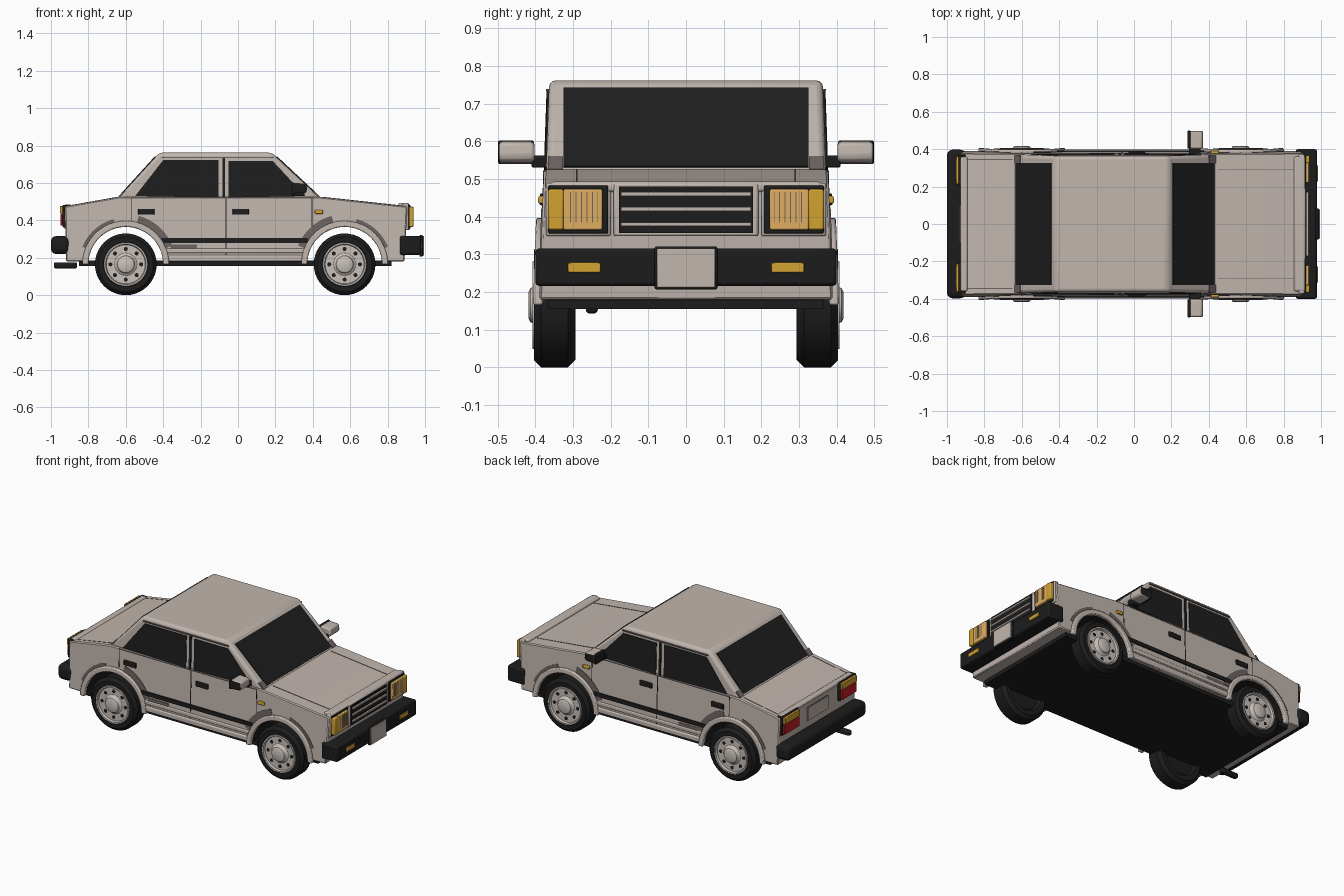
import bpy, bmesh, math
from mathutils import Vector

if "Cube" in bpy.data.objects:
    bpy.data.objects.remove(bpy.data.objects["Cube"])


def material(name, r, g, b):
    m = bpy.data.materials.new(name)
    m.diffuse_color = (r, g, b, 1)
    m.use_nodes = True
    m.node_tree.nodes["Principled BSDF"].inputs["Base Color"].default_value = m.diffuse_color
    return m


PAINT = material("warm grey paint", 0.535, 0.465, 0.425)
BLACK = material("black trim", 0.012, 0.012, 0.012)
GLASS = material("dark glass", 0.013, 0.013, 0.013)
RIM = material("pale rim", 0.58, 0.53, 0.49)
AMBER = material("amber", 0.64, 0.36, 0.03)
LENS = material("pale amber lens", 0.74, 0.42, 0.12)
RED = material("red lens", 0.55, 0.012, 0.015)
SHADE = material("dark warm grey", 0.15, 0.125, 0.12)
WHEELS = (-0.60, 0.57)
AXLE_Z = 0.165
SIDES = ((1, "left"), (-1, "right"))


def side(z):
    """Half width of the body at height z."""
    return 0.39 - 0.035 * (z - 0.17)


def finish(name, bm, mats, bevel=0, segs=2):
    bmesh.ops.recalc_face_normals(bm, faces=bm.faces[:])
    me = bpy.data.meshes.new(name)
    bm.to_mesh(me)
    bm.free()
    for m in mats:
        me.materials.append(m)
    ob = bpy.data.objects.new(name, me)
    bpy.context.collection.objects.link(ob)
    if bevel:
        mod = ob.modifiers.new("bevel", 'BEVEL')
        mod.width, mod.segments, mod.limit_method = bevel, segs, 'ANGLE'
        mod.angle_limit = math.radians(40)


def prism(name, pts, near, far, mats, bevel=0, segs=2, rule=None):
    """Extrude an x-z outline between two y functions of z."""
    bm = bmesh.new()
    a = [bm.verts.new((x, near(z), z)) for x, z in pts]
    b = [bm.verts.new((x, far(z), z)) for x, z in pts]
    bm.faces.new(a)
    bm.faces.new(b[::-1])
    n = len(pts)
    for i in range(n):
        bm.faces.new((a[i], b[i], b[(i + 1) % n], a[(i + 1) % n]))
    bmesh.ops.recalc_face_normals(bm, faces=bm.faces[:])
    for f in bm.faces:
        f.material_index = rule(f) if rule else 0
    finish(name, bm, mats, bevel, segs)


def box(name, x, y, z, mat, bevel=0, segs=2):
    pts = [(x[0], z[0]), (x[1], z[0]), (x[1], z[1]), (x[0], z[1])]
    prism(name, pts, lambda _: y[0], lambda _: y[1], [mat], bevel, segs)


def pair(name, x, y, z, mat, bevel=0, segs=2):
    """The same box on both sides of the car."""
    for s, tag in SIDES:
        box(f"{name}_{tag}", x, (s * y[0], s * y[1]), z, mat, bevel, segs)


def side_plate(name, pts, mat, t=0.006, bevel=0):
    """A thin plate lying on each body side."""
    for s, tag in SIDES:
        prism(f"{name}_{tag}", pts, lambda z: s * (side(z) - 0.01),
              lambda z: s * (side(z) + t), [mat], bevel)


def side_rect(name, x0, x1, z0, z1, mat, t=0.006, bevel=0):
    side_plate(name, [(x0, z0), (x1, z0), (x1, z1), (x0, z1)], mat, t, bevel)


def slope_plate(name, p, q, y0, y1, mat, t=0.005):
    """A thin plate on a sloping face through x-z points p and q."""
    p, q = Vector(p), Vector(q)
    d = (q - p).normalized()
    n = Vector((-d.y, d.x)) * t
    pts = [tuple(v) for v in (p - n, q - n, q + n, p + n)]
    prism(name, pts, lambda _: y0, lambda _: y1, [mat])


def arc(cx, r, a0, a1, n=20):
    angles = [math.radians(a0 + (a1 - a0) * i / n) for i in range(n + 1)]
    return [(cx + r * math.cos(a), AXLE_Z + r * math.sin(a)) for a in angles]


# Lower body with wheel openings
outline = [(-0.92, 0.18)] + arc(WHEELS[0], 0.2, 176, 4) + arc(WHEELS[1], 0.2, 176, 4)
outline += [(0.89, 0.18), (0.905, 0.475), (0.44, 0.525), (-0.64, 0.525), (-0.925, 0.475)]


def well(f):
    c = f.calc_center_median()
    near = min(math.hypot(c.x - w, c.z - AXLE_Z) for w in WHEELS) < 0.202
    return 1 if near and abs(f.normal.y) < 0.5 else 0


prism("body", outline, lambda z: -side(z), side, [PAINT, BLACK], 0.006, 1, well)
box("floor", (-0.85, 0.82), (-0.365, 0.365), (0.155, 0.185), BLACK)
pair("sill", (-0.39, 0.36), (0.36, 0.398), (0.18, 0.215), PAINT, 0.008)
pair("sill_step", (-0.40, 0.37), (0.36, 0.394), (0.225, 0.25), PAINT, 0.006)

# Cabin with roof, pillars and glass
cabin = [(-0.645, 0.515), (-0.42, 0.762), (0.18, 0.762), (0.445, 0.515)]
prism("cabin", cabin, lambda z: -side(z) + 0.006, lambda z: side(z) - 0.006, [PAINT], 0.018, 3)
slope_plate("windscreen", (0.428, 0.531), (0.205, 0.739), -0.325, 0.325, GLASS)
slope_plate("rear_window", (-0.63, 0.531), (-0.44, 0.74), -0.325, 0.325, GLASS)
for s, tag in SIDES:
    slope_plate(f"front_pillar_foot_{tag}", (0.436, 0.524), (0.40, 0.557), s * 0.326, s * 0.366, SHADE, 0.004)
    slope_plate(f"rear_pillar_foot_{tag}", (-0.637, 0.524), (-0.607, 0.557), s * 0.326, s * 0.366, SHADE, 0.004)
side_plate("rear_door_window", [(-0.55, 0.53), (-0.40, 0.722), (-0.105, 0.722), (-0.105, 0.522)], GLASS, -0.002)
side_plate("front_door_window", [(-0.05, 0.522), (-0.05, 0.718), (0.185, 0.718), (0.36, 0.53)], GLASS, -0.002)
side_rect("window_pillar_gap", -0.084, -0.07, 0.51, 0.735, BLACK, 0)
side_rect("roof_gutter", -0.41, 0.19, 0.733, 0.739, SHADE, 0.002)

# Panel gaps and side trim
side_rect("door_gap_middle", -0.068, -0.062, 0.20, 0.52, BLACK, 0.001)
side_rect("door_gap_rear", -0.573, -0.569, 0.40, 0.52, BLACK, 0.001)
side_rect("door_gap_front", 0.394, 0.398, 0.35, 0.52, BLACK, 0.001)
side_rect("belt_line", -0.57, 0.40, 0.516, 0.521, SHADE, 0.002)
side_rect("rubbing_strip", -0.41, 0.375, 0.28, 0.305, BLACK, 0.007)
for nm, x in (("rear", -0.535), ("front", -0.03)):
    side_rect(f"{nm}_door_handle", x, x + 0.088, 0.43, 0.462, BLACK, 0.008, 0.004)
side_rect("side_marker", 0.41, 0.455, 0.435, 0.455, AMBER, 0.012, 0.004)
for s, tag in SIDES:
    slope_plate(f"bonnet_gap_{tag}", (0.45, 0.524), (0.86, 0.4795), s * 0.288, s * 0.292, SHADE, 0.002)
    slope_plate(f"boot_gap_{tag}", (-0.90, 0.4785), (-0.65, 0.523), s * 0.343, s * 0.347, SHADE, 0.002)
box("bonnet_lip", (0.855, 0.915), (-0.36, 0.36), (0.465, 0.493), PAINT, 0.01, 3)
box("boot_lip", (-0.928, -0.89), (-0.36, 0.36), (0.465, 0.486), PAINT, 0.008)

# Wheel arch flares with darker panels beside them
for x, nm, inner in zip(WHEELS, ("rear", "front"), ((22, 75), (105, 158))):
    side_plate(f"{nm}_arch_flare", arc(x, 0.2, 0, 180, 24) + arc(x, 0.232, 180, 0, 24), PAINT, 0.016, 0.006)
    for a0, a1, r, part in ((*inner, 0.268, "inner"), (180 - inner[1], 180 - inner[0], 0.25, "outer")):
        side_plate(f"{nm}_arch_{part}_panel", arc(x, 0.228, a0, a1) + arc(x, r, a1, a0), SHADE, 0.003)
side_rect("sill_dark_strip", -0.36, -0.22, 0.25, 0.27, SHADE, 0.003)

# Bumpers, number plate and bumper lamps
box("front_bumper", (0.865, 0.978), (-0.4, 0.4), (0.216, 0.316), BLACK, 0.01)
box("rear_bumper", (-1.0, -0.9), (-0.397, 0.397), (0.22, 0.316), BLACK, 0.028, 3)
box("number_plate_frame", (0.97, 0.988), (-0.083, 0.083), (0.207, 0.321), BLACK, 0.004)
box("number_plate", (0.98, 0.995), (-0.077, 0.077), (0.212, 0.316), PAINT, 0.003)
pair("bumper_lamp", (0.97, 0.984), (0.227, 0.313), (0.252, 0.278), AMBER, 0.003)

# Grille
box("grille_frame", (0.88, 0.918), (-0.192, 0.192), (0.348, 0.49), PAINT, 0.006)
box("grille_panel", (0.90, 0.922), (-0.178, 0.178), (0.356, 0.48), BLACK)
for i in range(3):
    z = 0.38 + 0.04 * i
    box(f"grille_bar_{i}", (0.915, 0.932), (-0.172, 0.172), (z - 0.005, z + 0.005), PAINT)

# Headlamps
pair("headlamp_surround", (0.88, 0.912), (0.2, 0.372), (0.348, 0.49), PAINT, 0.006)
pair("headlamp_housing", (0.89, 0.92), (0.207, 0.366), (0.355, 0.483), BLACK, 0.004)
pair("headlamp_lens", (0.91, 0.936), (0.222, 0.326), (0.365, 0.473), LENS, 0.004)
pair("turn_lamp", (0.895, 0.938), (0.325, 0.366), (0.365, 0.473), AMBER, 0.005)
for i in range(6):
    y = 0.233 + 0.0145 * i
    pair(f"lens_rib_{i}", (0.93, 0.938), (y, y + 0.002), (0.385, 0.465), SHADE)

# Tail lamps and rear panel
pair("tail_lamp_housing", (-0.938, -0.90), (0.205, 0.372), (0.365, 0.482), BLACK, 0.004)
pair("tail_turn_lamp", (-0.952, -0.925), (0.213, 0.362), (0.437, 0.477), AMBER, 0.003)
pair("tail_red_lamp", (-0.949, -0.925), (0.213, 0.362), (0.372, 0.433), RED, 0.003)
box("rear_plate_recess", (-0.930, -0.91), (-0.103, 0.103), (0.357, 0.443), SHADE)
box("rear_plate", (-0.933, -0.91), (-0.1, 0.1), (0.36, 0.44), PAINT)

# Door mirrors with black glass side
for s, tag in SIDES:
    prism(f"mirror_{tag}", [(0.292, 0.54), (0.36, 0.545), (0.37, 0.56), (0.365, 0.597), (0.292, 0.6)],
          lambda _: s * 0.402, lambda _: s * 0.498, [PAINT, BLACK], 0.01, 2,
          lambda f: 1 if f.normal.x < -0.9 or f.normal.y * s > 0.9 else 0)
pair("mirror_glass", (0.285, 0.302), (0.404, 0.499), (0.54, 0.602), BLACK, 0.004)
pair("mirror_arm", (0.295, 0.355), (0.365, 0.41), (0.53, 0.562), BLACK, 0.005)


def lathe(name, profile, x, s, mat, n=40):
    """Turn a radius / y profile about the axle."""
    bm = bmesh.new()
    rings = []
    for r, y in profile:
        angles = [2 * math.pi * i / n for i in range(n if r else 1)]
        rings.append([bm.verts.new((x + r * math.cos(a), s * y, AXLE_Z + r * math.sin(a))) for a in angles])
    for a, b in zip(rings, rings[1:]):
        for i in range(n):
            j = (i + 1) % n
            quad = [a[i % len(a)], a[j % len(a)], b[j % len(b)], b[i % len(b)]]
            bm.faces.new(list(dict.fromkeys(quad)))
    finish(name, bm, [mat])


# Wheels
TYRE = [(0, 0.31), (0.1, 0.31), (0.115, 0.294), (0.145, 0.293), (0.165, 0.313),
        (0.165, 0.385), (0.147, 0.403), (0.12, 0.403), (0.112, 0.385)]
DISC = [(0.118, 0.398), (0.116, 0.407), (0.108, 0.407), (0.104, 0.393), (0.06, 0.393),
        (0.05, 0.4), (0.045, 0.413), (0.035, 0.418), (0, 0.418)]
for x, end in zip(WHEELS, ("rear", "front")):
    for s, tag in SIDES:
        lathe(f"{end}_{tag}_tyre", TYRE, x, s, BLACK)
        lathe(f"{end}_{tag}_rim", DISC, x, s, RIM)
        for i in range(8):
            a = math.pi * i / 4
            hole = [(x + 0.082 * math.cos(a) + 0.011 * math.cos(k * math.pi / 5),
                     AXLE_Z + 0.082 * math.sin(a) + 0.011 * math.sin(k * math.pi / 5)) for k in range(10)]
            prism(f"{end}_{tag}_rim_hole_{i}", hole, lambda _: s * 0.39, lambda _: s * 0.3945, [BLACK])

# Exhaust pipe
box("exhaust", (-0.985, -0.86), (-0.266, -0.234), (0.143, 0.175), BLACK, 0.01, 3)

# Smooth rounded surfaces, keep edges sharp
for ob in bpy.context.collection.objects:
    ob.select_set(True)
    bpy.context.view_layer.objects.active = ob
bpy.ops.object.shade_smooth_by_angle(angle=math.radians(30))
